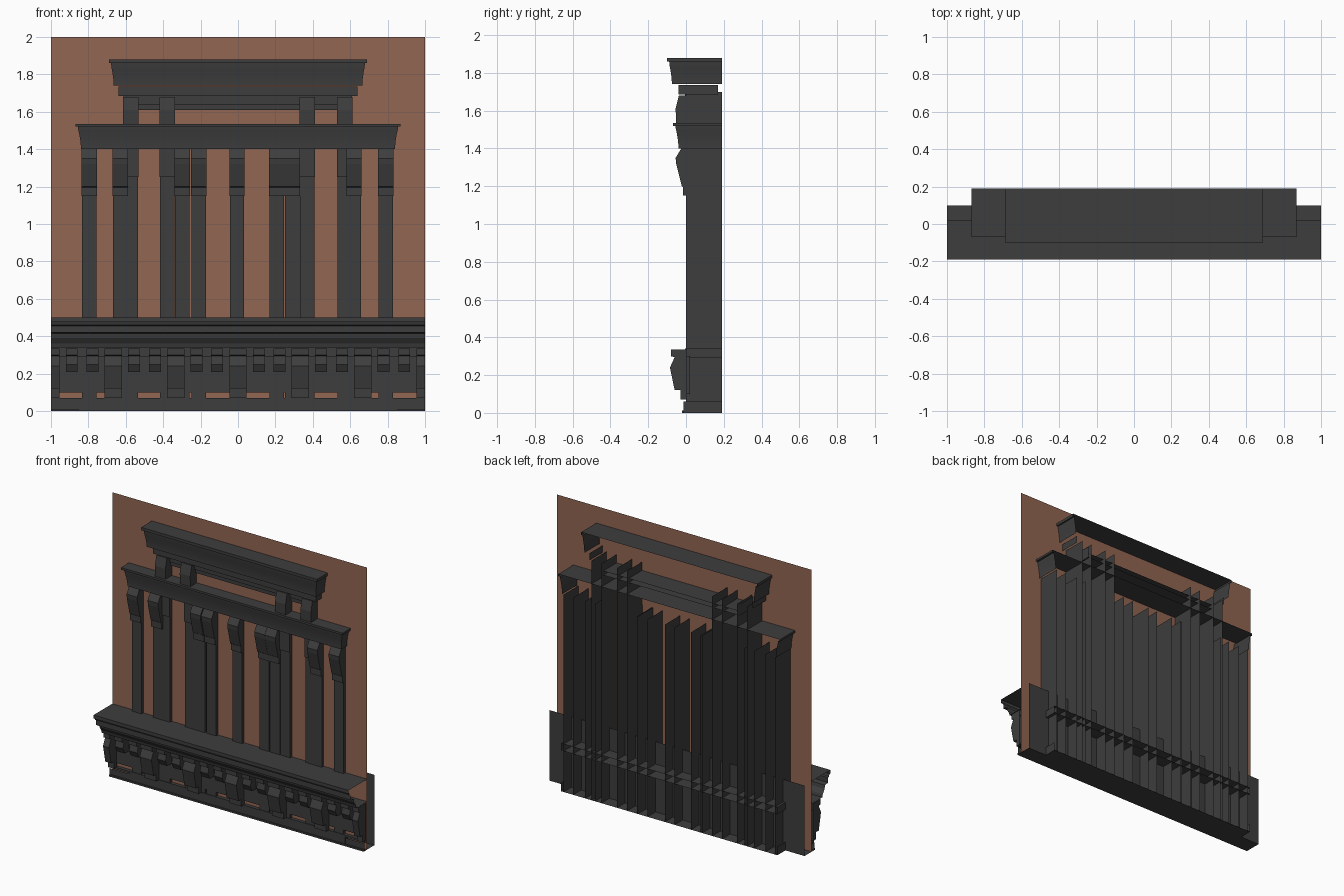
import bpy, bmesh, math

if "Cube" in bpy.data.objects:
    bpy.data.objects.remove(bpy.data.objects["Cube"])

BACK = 0.19


def material(name, rgb):
    m = bpy.data.materials.new(name)
    m.diffuse_color = (*rgb, 1)
    m.use_nodes = True
    m.node_tree.nodes["Principled BSDF"].inputs["Base Color"].default_value = m.diffuse_color
    return m


BRICK = material("brown_brick", (0.285, 0.132, 0.085))
DARK = material("charcoal_trim", (0.047, 0.047, 0.047))


def finish(name, bm, mat, smooth=False):
    me = bpy.data.meshes.new(name)
    bm.to_mesh(me)
    bm.free()
    me.materials.append(mat)
    ob = bpy.data.objects.new(name, me)
    bpy.context.collection.objects.link(ob)
    if smooth:
        bpy.ops.object.select_all(action='DESELECT')
        ob.select_set(True)
        bpy.context.view_layer.objects.active = ob
        bpy.ops.object.shade_smooth_by_angle(angle=math.radians(30))
    return ob


def face(bm, *pts):
    return bm.faces.new([bm.verts.new(p) for p in pts])


def box(bm, x0, x1, y0, y1, z0, z1, skip=""):
    """Box with optional missing sides: k = back, t = top, b = bottom, s = ends."""
    if x1 <= x0:
        return
    face(bm, (x0, y0, z0), (x1, y0, z0), (x1, y0, z1), (x0, y0, z1))
    if "k" not in skip:
        face(bm, (x1, y1, z0), (x0, y1, z0), (x0, y1, z1), (x1, y1, z1))
    if "s" not in skip:
        face(bm, (x0, y1, z0), (x0, y0, z0), (x0, y0, z1), (x0, y1, z1))
        face(bm, (x1, y0, z0), (x1, y1, z0), (x1, y1, z1), (x1, y0, z1))
    if "t" not in skip:
        face(bm, (x0, y0, z1), (x1, y0, z1), (x1, y1, z1), (x0, y1, z1))
    if "b" not in skip:
        face(bm, (x0, y1, z0), (x1, y1, z0), (x1, y0, z0), (x0, y0, z0))


def extrude(bm, prof, x0, x1, closed=True):
    """Sweep a (y, z) profile, listed from top front downwards, along x."""
    n = len(prof)
    for i in range(n if closed else n - 1):
        (ya, za), (yb, zb) = prof[i], prof[(i + 1) % n]
        face(bm, (x0, ya, za), (x0, yb, zb), (x1, yb, zb), (x1, ya, za))
    if closed:
        face(bm, *[(x0, y, z) for y, z in reversed(prof)])
        face(bm, *[(x1, y, z) for y, z in prof])


def cornice(name, w, y0, prof):
    """Moulding with returned ends, open at back and below, with a flat lid."""
    bm = bmesh.new()
    rows = [[bm.verts.new(p) for p in ((-w - o, BACK, z), (-w - o, y0 - o, z),
                                       (w + o, y0 - o, z), (w + o, BACK, z))]
            for o, z in prof]
    for a, b in zip(rows, rows[1:]):
        for i in range(3):
            bm.faces.new((a[i], a[i + 1], b[i + 1], b[i]))
    bm.faces.new(rows[-1])
    finish(name, bm, DARK, True)


def cove(z0, z1, out, n=8):
    return [(out * (1 - math.cos(math.pi / 2 * i / n)), z0 + (z1 - z0) * i / n)
            for i in range(n + 1)]


# brick wall, a single sheet
bm = bmesh.new()
face(bm, (-1, 0.02, 0), (1, 0.02, 0), (1, 0.02, 2), (-1, 0.02, 2))
finish("brick_wall", bm, BRICK)

# lower row of pilasters with scrolled brackets under the main cornice
LOWER = [-0.795, -0.63, -0.298, -0.21, -0.005, 0.207, 0.29, 0.62, 0.79]
bm, bk = bmesh.new(), bmesh.new()
BRACKET = [(-0.025, 1.4), (-0.055, 1.35), (-0.052, 1.32), (-0.022, 1.2),
           (-0.015, 1.195), (-0.015, 1.15), (0.0, 1.15), (0.0, 1.4)]
for x in LOWER:
    box(bm, x - 0.038, x + 0.038, 0, BACK, 0, 1.4, "ktb")
    extrude(bk, BRACKET, x - 0.041, x + 0.041)
finish("lower_pilasters", bm, DARK)
finish("lower_brackets", bk, DARK)

# four tall pilasters that carry the upper cornice
bm, bk = bmesh.new(), bmesh.new()
UPPER = [(-0.038, 1.68), (-0.055, 1.61), (-0.052, 1.53), (-0.03, 1.45),
         (0.0, 1.45), (0.0, 1.68)]
for x in (-0.573, -0.378, 0.37, 0.57):
    box(bm, x - 0.039, x + 0.039, 0.001, BACK, 0, 1.7, "ktb")
    box(bm, x - 0.041, x + 0.041, -0.008, 0.01, 1.25, 1.4)
    extrude(bk, UPPER, x - 0.041, x + 0.041)
finish("tall_pilasters", bm, DARK)
finish("upper_brackets", bk, DARK)

# upper frieze and the stepped rail under it
bm = bmesh.new()
box(bm, -0.64, 0.64, -0.04, 0.17, 1.685, 1.735, "ktb")
box(bm, -0.54, 0.54, -0.005, 0.17, 1.64, 1.69, "kt")
box(bm, -0.54, 0.54, 0.008, 0.17, 1.61, 1.64, "kt")
finish("upper_frieze", bm, DARK)

# the two cornices
cornice("upper_cornice", 0.665, -0.075,
        cove(1.74, 1.84, 0.012) + [(0.014, 1.86), (0.025, 1.86), (0.025, 1.88)])
cornice("main_cornice", 0.84, -0.04,
        cove(1.4, 1.51, 0.015) + [(0.016, 1.52), (0.03, 1.52), (0.03, 1.535)])

# base cornice: open ended moulding with a flat shelf back to the wall
bm = bmesh.new()
extrude(bm, [(0.02, 0.5), (-0.19, 0.5), (-0.19, 0.475), (-0.18, 0.475),
             (-0.175, 0.46), (-0.165, 0.455), (-0.165, 0.42), (-0.13, 0.415),
             (-0.125, 0.39), (-0.105, 0.36), (-0.1, 0.34), (0.0, 0.34)],
        -1, 1, False)
finish("base_cornice", bm, DARK)

# alternating large and small base brackets, clipped at the ends
bm = bmesh.new()
LARGE = [(-0.08, 0.335), (-0.08, 0.3), (-0.06, 0.295), (-0.085, 0.24),
         (-0.06, 0.12), (-0.03, 0.12), (-0.03, 0.07), (0.005, 0.07), (0.005, 0.335)]
SMALL = [(-0.075, 0.335), (-0.075, 0.3), (-0.055, 0.295), (-0.065, 0.25),
         (-0.045, 0.21), (0.0, 0.21), (0.0, 0.335)]
for k in range(-9, 10):
    big = k % 3 == 0
    h = 0.046 if big else 0.032
    extrude(bm, LARGE if big else SMALL, max(-1, k / 9 - h), min(1, k / 9 + h))
finish("base_brackets", bm, DARK)

# base panels, top band, plinth and rear boards
bm = bmesh.new()
for k in range(-9, 9, 3):
    box(bm, k / 9 + 0.04, k / 9 + 0.293, 0.0, 0.02, 0.1, 0.3, "k")
box(bm, -1, 1, -0.01, 0.02, 0.29, 0.34, "ks")
box(bm, -0.85, 0.85, -0.005, BACK, 0.29, 0.34, "k")
finish("base_panels", bm, DARK)
bm = bmesh.new()
box(bm, -1, 1, -0.01, 0.1, 0.0, 0.055, "kts")
box(bm, -1, 1, -0.004, 0.02, 0.055, 0.07, "ks")
box(bm, -1, 1, -0.02, -0.01, 0.0, 0.012, "k")
box(bm, -0.85, 0.85, -0.012, BACK, 0.0, 0.06, "kt")
finish("plinth", bm, DARK)
bm = bmesh.new()
face(bm, (1, 0.1, 0), (-1, 0.1, 0), (-1, 0.1, 0.5), (1, 0.1, 0.5))
finish("rear_board", bm, DARK)
